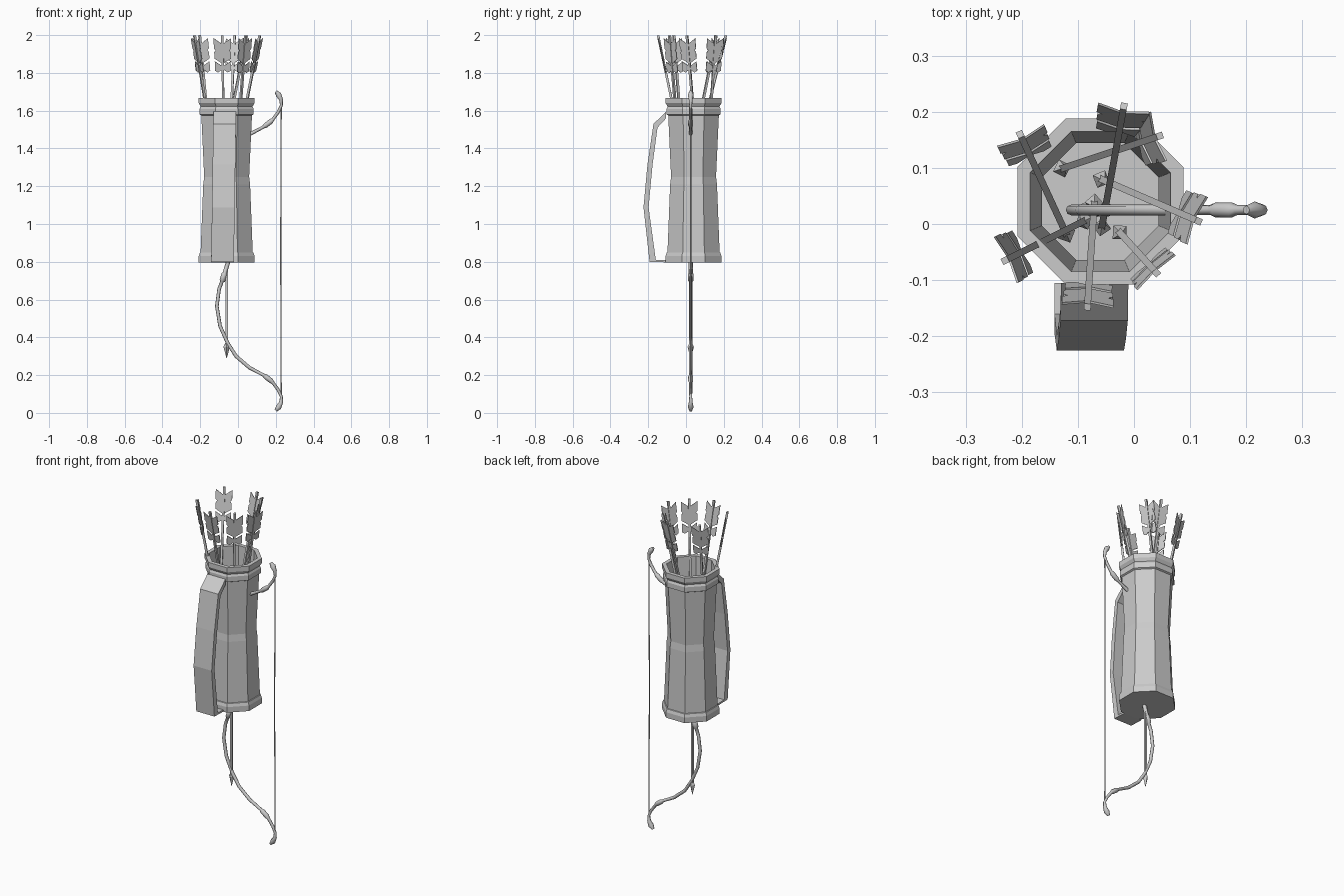
import bpy, bmesh, math
from mathutils import Vector, Matrix

if "Cube" in bpy.data.objects:
    bpy.data.objects.remove(bpy.data.objects["Cube"])

grey = bpy.data.materials.new("plain grey")
grey.use_nodes = True
grey.diffuse_color = (0.6, 0.6, 0.6, 1)
grey.node_tree.nodes["Principled BSDF"].inputs["Base Color"].default_value = (0.6, 0.6, 0.6, 1)

CX, CY = -0.06, 0.04      # quiver axis
BOW_Y, BOW_MID = 0.025, 0.857


def add_object(name, bm):
    bmesh.ops.recalc_face_normals(bm, faces=bm.faces)
    mesh = bpy.data.meshes.new(name)
    bm.to_mesh(mesh)
    bm.free()
    mesh.materials.append(grey)
    obj = bpy.data.objects.new(name, mesh)
    bpy.context.collection.objects.link(obj)
    return obj


def lathe(name, profile, sides=8):
    """Profile of (apothem, z), with flat sides facing the axes; ends capped."""
    bm = bmesh.new()
    rings = []
    for r, z in profile:
        R = r / math.cos(math.pi / sides)
        angles = [(i + 0.5) * math.tau / sides for i in range(sides)]
        rings.append([bm.verts.new((CX + R * math.cos(a), CY + R * math.sin(a), z)) for a in angles])
    for a, b in zip(rings, rings[1:]):
        for i in range(sides):
            j = (i + 1) % sides
            bm.faces.new((a[i], a[j], b[j], b[i]))
    bm.faces.new(rings[0])
    bm.faces.new(rings[-1])
    return add_object(name, bm)


def tube(name, points, depth):
    """Tube along points of (x, z, thickness) in the plane of the bow."""
    curve = bpy.data.curves.new(name, "CURVE")
    curve.dimensions = "3D"
    curve.bevel_depth = depth
    curve.bevel_resolution = 2
    curve.use_fill_caps = True
    spline = curve.splines.new("POLY")
    spline.points.add(len(points) - 1)
    for p, (x, z, t) in zip(spline.points, points):
        p.co = (x, BOW_Y, z, 1)
        p.radius = t
    curve.materials.append(grey)
    obj = bpy.data.objects.new(name, curve)
    bpy.context.collection.objects.link(obj)
    return obj


def arrow(name, top, bottom, facing):
    """Square shaft, pointed head and slanted flat feathers."""
    top, bottom = Vector(top), Vector(bottom)
    up = (top - bottom).normalized()
    side = up.cross(Vector(facing)).normalized()
    front = side.cross(up)
    length = (top - bottom).length
    frame = Matrix((side, front, up)).transposed().to_4x4()
    frame.translation = bottom
    bm = bmesh.new()
    # shaft
    h = length - 0.06
    bmesh.ops.create_cube(bm, size=1, matrix=Matrix.Translation((0, 0, 0.06 + h / 2))
                          @ Matrix.Diagonal((0.012, 0.012, h, 1)))
    # head
    for r1, r2, z, d in ((0.001, 0.017, 0.03, 0.06), (0.017, 0.007, 0.07, 0.02)):
        bmesh.ops.create_cone(bm, cap_ends=True, segments=4, radius1=r1, radius2=r2,
                              depth=d, matrix=Matrix.Translation((0, 0, z)))
    # feathers: outlines measured down from the nock, mirrored to both sides
    upper = [(0.004, -0.045), (0.046, -0.015), (0.046, -0.07), (0.036, -0.08),
             (0.044, -0.09), (0.044, -0.125), (0.004, -0.15)]
    lower = [(0.004, -0.165), (0.042, -0.14), (0.042, -0.19), (0.026, -0.2), (0.004, -0.185)]
    for s in (-1, 1):
        for outline in (upper, lower):
            face = bm.faces.new([bm.verts.new((s * x, -0.002, length + z)) for x, z in outline])
            out = bmesh.ops.extrude_face_region(bm, geom=[face])["geom"]
            bmesh.ops.translate(bm, vec=(0, 0.004, 0),
                                verts=[v for v in out if isinstance(v, bmesh.types.BMVert)])
    bm.transform(frame)
    return add_object(name, bm)


# Quiver body: hollow, with foot band, waist band and stepped rim
lathe("quiver", [
    (0.148, 0.797), (0.148, 0.83), (0.142, 0.848), (0.138, 0.85),
    (0.124, 1.21), (0.119, 1.25), (0.134, 1.575),
    (0.143, 1.58), (0.143, 1.61), (0.137, 1.622), (0.148, 1.64), (0.148, 1.668),
    (0.125, 1.668), (0.122, 1.6), (0.104, 1.24), (0.118, 0.83)])

# Carrying strap: bent ribbon on the front
outer = [(-0.105, 1.595), (-0.172, 1.53), (-0.204, 1.315), (-0.225, 1.088), (-0.193, 0.8), (-0.105, 0.797)]
inner = [(-0.105, 1.56), (-0.151, 1.51), (-0.177, 1.315), (-0.198, 1.088), (-0.16, 0.81), (-0.105, 0.808)]
bm = bmesh.new()
sections = []
for (yo, zo), (yi, zi) in zip(outer, inner):
    shift = -0.012 * (1.6 - zo) / 0.8
    x0, x1 = -0.13 + shift, -0.01 + shift
    sections.append([bm.verts.new(c) for c in ((x0, yo, zo), (x1, yo, zo), (x1, yi, zi), (x0, yi, zi))])
for a, b in zip(sections, sections[1:]):
    for i in range(4):
        j = (i + 1) % 4
        bm.faces.new((a[i], a[j], b[j], b[i]))
bm.faces.new(sections[0])
bm.faces.new(sections[-1])
add_object("strap", bm)

# Bow: lower limb mirrored into the upper limb
limb = [(0.2, 0.012, 0.8), (0.215, 0.03, 1.6), (0.228, 0.055, 1.1), (0.23, 0.085, 0.8),
        (0.214, 0.12, 0.9), (0.185, 0.16, 0.9), (0.175, 0.17, 1.4), (0.145, 0.193, 1.4),
        (0.135, 0.2, 0.9), (0.06, 0.24, 1), (-0.01, 0.3, 1), (-0.055, 0.37, 1),
        (-0.095, 0.46, 1), (-0.112, 0.565, 1), (-0.1, 0.655, 1), (-0.085, 0.695, 1),
        (-0.083, 0.7, 1.6), (-0.072, 0.735, 1.6), (-0.07, 0.74, 1.2), (-0.052, 0.8, 1.2)]
mirrored = [(x, 2 * BOW_MID - z, t) for x, z, t in reversed(limb)]
tube("bow", limb + [(-0.045, BOW_MID, 1.2)] + mirrored, 0.0095)
tube("bowstring", [(0.229, 0.06, 1), (0.226, BOW_MID, 1), (0.229, 2 * BOW_MID - 0.06, 1)], 0.003)

# Arrows leaning out of the quiver: (top x, y), (bottom x, y)
leaning = [
    ((-0.203, 0.16), (-0.115, -0.03)),
    ((0.046, 0.157), (-0.14, 0.095)),
    ((-0.018, 0.21), (-0.06, -0.02)),
    ((0.115, 0.005), (-0.07, 0.085)),
    ((-0.23, -0.065), (-0.08, 0.01)),
    ((-0.083, -0.148), (-0.07, 0.05)),
    ((0.04, -0.087), (-0.03, -0.01)),
]
for n, (t, b) in enumerate(leaning, 1):
    arrow(f"arrow_{n}", (*t, 1.998), (*b, 1.06), (t[0] - b[0], t[1] - b[1], 0))

# Upright arrow on the bow, passing down through the quiver floor
arrow("nocked_arrow", (-0.06, BOW_Y, 1.23), (-0.06, BOW_Y, 0.29), (0, 1, 0))
